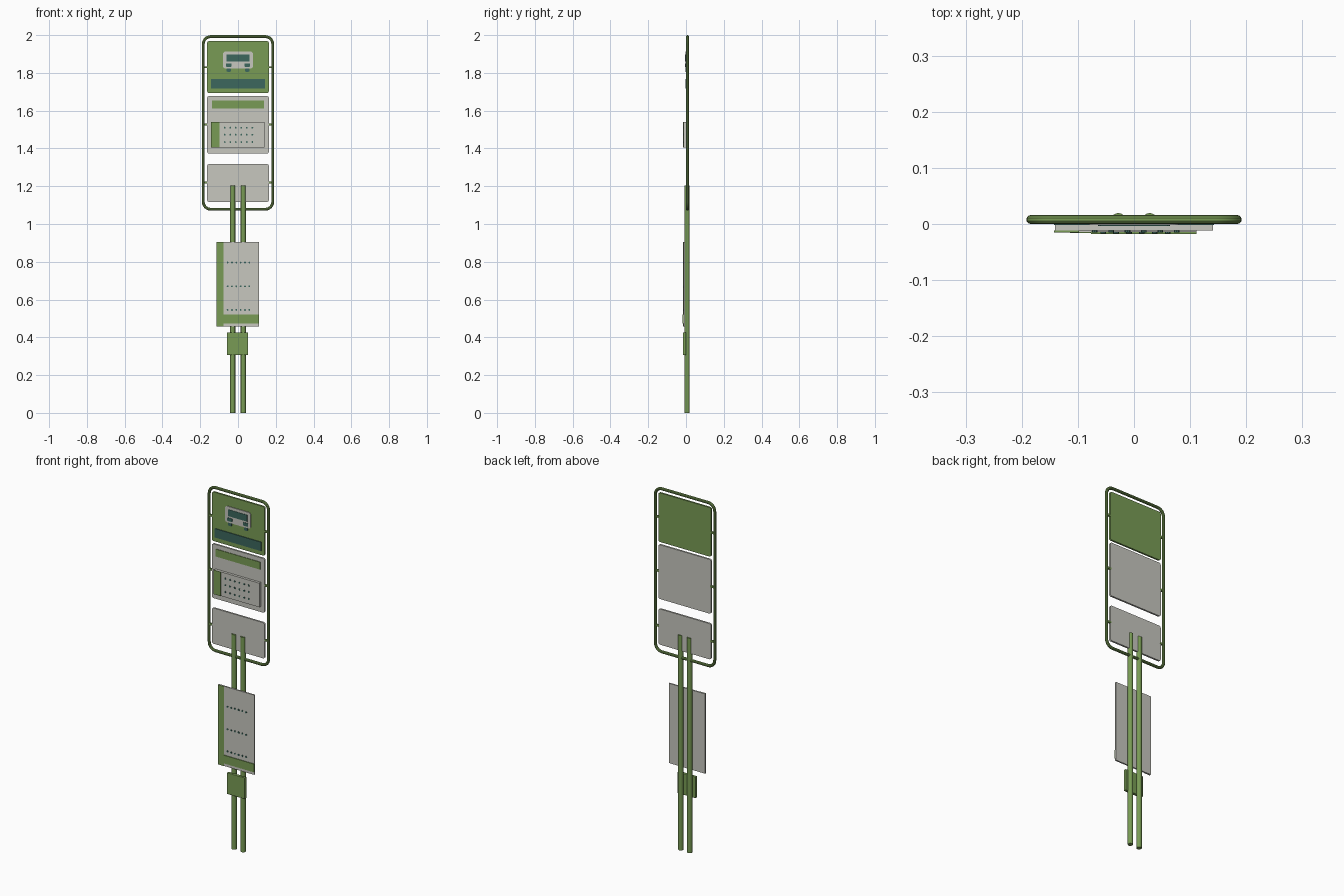
import bpy, bmesh, math

cube = bpy.data.objects.get("Cube")
if cube:
    bpy.data.objects.remove(cube, do_unlink=True)


def material(name, rgb):
    m = bpy.data.materials.new(name)
    m.use_nodes = True
    m.diffuse_color = (*rgb, 1)
    m.node_tree.nodes["Principled BSDF"].inputs["Base Color"].default_value = (*rgb, 1)
    return m


GREEN = material("leaf_green", (0.19, 0.33, 0.09))
GREY = material("light_grey", (0.57, 0.57, 0.52))
TEAL = material("dark_teal", (0.045, 0.135, 0.11))


def add_object(name, bm, mat):
    bmesh.ops.recalc_face_normals(bm, faces=bm.faces)
    mesh = bpy.data.meshes.new(name)
    bm.to_mesh(mesh)
    bm.free()
    mesh.materials.append(mat)
    obj = bpy.data.objects.new(name, mesh)
    bpy.context.collection.objects.link(obj)
    return obj


def smooth(obj):
    bpy.ops.object.select_all(action="DESELECT")
    obj.select_set(True)
    bpy.context.view_layer.objects.active = obj
    bpy.ops.object.shade_smooth_by_angle()


def rounded_rect(x0, x1, z0, z1, r, steps=6):
    """Outline points of a rectangle with rounded corners."""
    corners = [(x1 - r, z1 - r), (x0 + r, z1 - r), (x0 + r, z0 + r), (x1 - r, z0 + r)]
    points = []
    for quarter, (cx, cz) in enumerate(corners):
        for i in range(steps + 1):
            a = math.pi / 2 * (quarter + i / steps)
            points.append((cx + r * math.cos(a), cz + r * math.sin(a)))
    return points


def extrude_outline(bm, points, y0, y1):
    """Solid slab from an x-z outline, between two depths."""
    face = bm.faces.new([bm.verts.new((x, y0, z)) for x, z in points])
    moved = bmesh.ops.extrude_face_region(bm, geom=[face])["geom"]
    verts = [v for v in moved if isinstance(v, bmesh.types.BMVert)]
    bmesh.ops.translate(bm, verts=verts, vec=(0, y1 - y0, 0))


def plate(name, mat, x0, x1, z0, z1, y0, y1, r=0):
    bm = bmesh.new()
    if r:
        points = rounded_rect(x0, x1, z0, z1, r)
    else:
        points = [(x0, z0), (x1, z0), (x1, z1), (x0, z1)]
    extrude_outline(bm, points, y0, y1)
    return add_object(name, bm, mat)


def dots(name, xs, zs, y, size=0.005):
    """Grid of small round marks facing the front."""
    bm = bmesh.new()
    for x in xs:
        for z in zs:
            ring = [(x + size * math.cos(i * math.pi / 4), z + size * math.sin(i * math.pi / 4))
                    for i in range(8)]
            extrude_outline(bm, ring, y, y - 0.003)
    add_object(name, bm, TEAL)


# Tubular frame
curve = bpy.data.curves.new("sign_frame", "CURVE")
curve.dimensions = "3D"
curve.bevel_depth = 0.008
curve.bevel_resolution = 3
outline = rounded_rect(-0.184, 0.184, 1.078, 1.992, 0.04, 8)
spline = curve.splines.new("POLY")
spline.points.add(len(outline) - 1)
for p, (x, z) in zip(spline.points, outline):
    p.co = (x, 0.008, z, 1)
spline.use_cyclic_u = True
curve.materials.append(GREEN)
frame = bpy.data.objects.new("sign_frame", curve)
bpy.context.collection.objects.link(frame)
bpy.ops.object.select_all(action="DESELECT")
frame.select_set(True)
bpy.context.view_layer.objects.active = frame
bpy.ops.object.convert(target="MESH")
smooth(bpy.context.object)

# Twin poles and frame clips, mirrored left and right
for side, s in (("left", 1), ("right", -1)):
    bm = bmesh.new()
    bmesh.ops.create_cone(bm, cap_ends=True, segments=20, radius1=0.0135, radius2=0.0135, depth=1.205)
    bmesh.ops.translate(bm, verts=bm.verts, vec=(s * 0.028, 0.006, 0.6025))
    smooth(add_object(side + "_pole", bm, GREEN))
    for level, z in (("upper", 1.83), ("middle", 1.527), ("lower", 1.22)):
        x0, x1 = sorted((s * 0.158, s * 0.18))
        plate(f"{side}_{level}_clip", GREEN, x0, x1, z - 0.005, z + 0.005, 0.003, 0.013)

# Three sign panels
plate("top_panel", GREEN, -0.163, 0.163, 1.693, 1.968, 0.002, 0.012, 0.01)
plate("middle_panel", GREY, -0.163, 0.163, 1.373, 1.677, 0.002, 0.012, 0.01)
plate("bottom_panel", GREY, -0.163, 0.163, 1.117, 1.317, 0.002, 0.012, 0.01)

# Vehicle symbol on the top panel
plate("symbol_body", GREY, -0.08, 0.08, 1.823, 1.913, -0.002, 0.002, 0.014)
plate("symbol_window", TEAL, -0.06, 0.06, 1.86, 1.897, -0.004, -0.002)
for side, s in (("left", 1), ("right", -1)):
    c = s * 0.049
    plate(f"symbol_{side}_lamp", TEAL, c - 0.015, c + 0.015, 1.832, 1.851, -0.004, -0.002, 0.004)
    plate(f"symbol_{side}_wheel", TEAL, c - 0.011, c + 0.011, 1.806, 1.823, -0.002, 0.002, 0.004)
plate("name_strip", TEAL, -0.143, 0.143, 1.717, 1.767, -0.002, 0.002)

# Header and timetable on the middle panel
plate("header_strip", GREEN, -0.138, 0.138, 1.611, 1.653, -0.001, 0.002)
plate("timetable_board", GREY, -0.141, 0.141, 1.405, 1.54, -0.012, 0.002)
plate("timetable_margin", GREEN, -0.143, -0.098, 1.405, 1.54, -0.015, -0.012)
dots("timetable_marks", [-0.07 + 0.0292 * i for i in range(6)], (1.51, 1.473, 1.434), -0.012)

# Lower notice board on the poles
plate("notice_board", GREY, -0.114, 0.111, 0.458, 0.905, -0.014, -0.006)
plate("notice_margin", GREEN, -0.114, -0.077, 0.458, 0.905, -0.016, -0.014)
plate("notice_strip", GREEN, -0.077, 0.111, 0.474, 0.52, -0.018, -0.014)
dots("notice_marks", [-0.055 + 0.023 * i for i in range(6)], (0.796, 0.67, 0.545), -0.014)

# Box clamped to the poles
box = plate("pole_box", GREEN, -0.058, 0.053, 0.307, 0.426, -0.016, 0.0)
bevel = box.modifiers.new("soft_edges", "BEVEL")
bevel.width = 0.002
bevel.segments = 2
